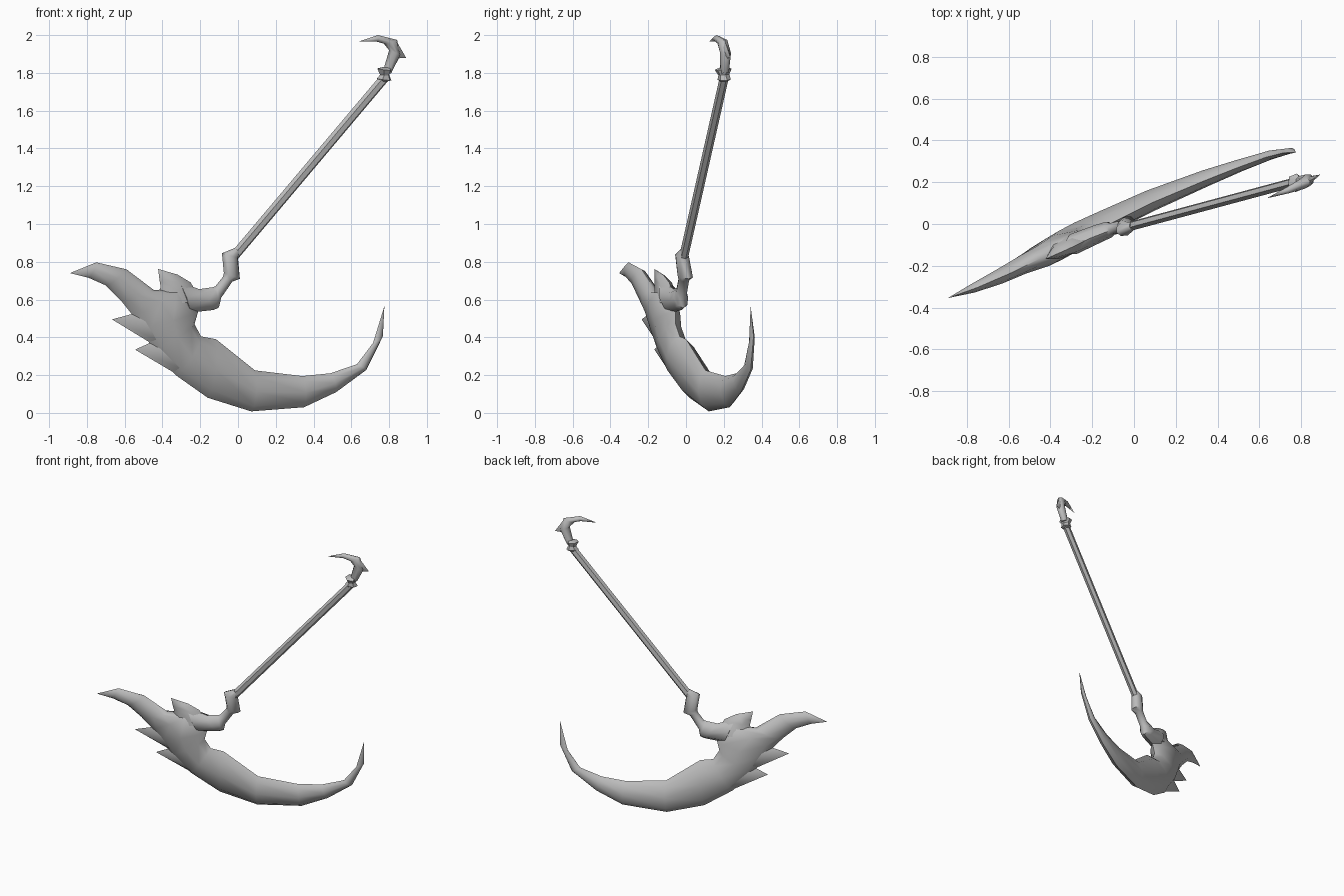
import bpy, bmesh, math
from mathutils import Vector

cube = bpy.data.objects.get("Cube")
if cube:
    bpy.data.objects.remove(cube, do_unlink=True)

# Single flat colour
grey = bpy.data.materials.new("grey_metal")
grey.use_nodes = True
COLOUR = (0.5, 0.5, 0.5, 1)
grey.diffuse_color = COLOUR
grey.node_tree.nodes["Principled BSDF"].inputs["Base Color"].default_value = COLOUR

# The whole weapon lies in one leaning plane: y = A*x + B*z + C
A, B, C = 0.406, -0.116, 0.093
NORMAL = Vector((-A, 1, -B)).normalized()


def on_plane(x, z):
    return Vector((x, A * x + B * z + C, z))


def sweep(name, sections, sides=8, angle=50):
    """Loft oval rings; each section is (x1, z1, x2, z2, half thickness)."""
    bm = bmesh.new()
    rings = []
    for x1, z1, x2, z2, t in sections:
        p, q = on_plane(x1, z1), on_plane(x2, z2)
        mid, half = (p + q) / 2, (p - q) / 2
        rings.append([bm.verts.new(mid + half * math.cos(a) + NORMAL * t * math.sin(a))
                      for a in (math.tau * i / sides for i in range(sides))])
    for r, s in zip(rings, rings[1:]):
        for i in range(sides):
            j = (i + 1) % sides
            bm.faces.new((r[i], r[j], s[j], s[i]))
    bm.faces.new(rings[0])
    bm.faces.new(rings[-1])
    bmesh.ops.remove_doubles(bm, verts=bm.verts, dist=0.0005)
    bmesh.ops.recalc_face_normals(bm, faces=bm.faces)
    mesh = bpy.data.meshes.new(name)
    bm.to_mesh(mesh)
    bm.free()
    mesh.materials.append(grey)
    obj = bpy.data.objects.new(name, mesh)
    bpy.context.collection.objects.link(obj)
    bpy.ops.object.select_all(action='DESELECT')
    obj.select_set(True)
    bpy.context.view_layer.objects.active = obj
    bpy.ops.object.shade_smooth_by_angle(angle=math.radians(angle))
    return obj


def spike(name, base, tip, t):
    """Pointed barb from a base section to a tip point."""
    return sweep(name, [(*base, t), (*tip, *tip, 0)], sides=6)


# Curved blade, running through the body into the rear horn
sweep("blade_and_horn", [
    (.775, .565, .775, .565, 0),
    (.715, .370, .767, .405, .014),
    (.630, .258, .680, .228, .022),
    (.490, .210, .520, .110, .030),
    (.340, .195, .350, .030, .040),
    (.090, .225, .070, .008, .052),
    (-.116, .390, -.160, .080, .058),
    (-.196, .405, -.330, .200, .060),
    (-.230, .470, -.450, .340, .062),
    (-.210, .540, -.520, .450, .062),
    (-.300, .660, -.560, .520, .056),
    (-.445, .650, -.620, .595, .045),
    (-.590, .760, -.700, .675, .036),
    (-.750, .797, -.790, .715, .022),
    (-.890, .740, -.890, .740, 0),
])

# Barbs around the body
spike("lower_back_barb", (-.30, .19, -.40, .40), (-.545, .335), .045)
spike("upper_back_barb", (-.38, .32, -.50, .54), (-.667, .495), .045)
sweep("top_barb", [
    (-.43, .57, -.20, .60, .050),
    (-.41, .67, -.25, .69, .038),
    (-.415, .70, -.32, .732, .025),
    (-.423, .762, -.423, .762, 0),
], sides=6)

# Bent neck of two flared segments
sweep("neck", [
    (-.32, .70, -.26, .53, .050),
    (-.206, .655, -.13, .545, .044),
    (-.135, .665, -.105, .555, .040),
    (-.120, .670, -.092, .605, .030),
    (-.080, .720, -.030, .695, .030),
    (-.075, .740, .010, .710, .042),
    (-.085, .845, .000, .820, .036),
    (-.020, .872, .005, .850, .020),
])

# Straight shaft
sweep("shaft", [
    (-.040, .845, -.002, .813, .023),
    (.762, 1.796, .800, 1.764, .023),
], sides=6, angle=30)

# Flared collar at the end of the shaft
sweep("collar", [
    (.755, 1.755, .790, 1.755, .020),
    (.735, 1.770, .812, 1.760, .034),
    (.752, 1.790, .800, 1.790, .030),
    (.738, 1.822, .812, 1.815, .046),
    (.765, 1.830, .810, 1.830, .022),
], sides=6, angle=30)

# Hooked pommel and its barb
sweep("hook", [
    (.765, 1.800, .812, 1.800, .024),
    (.800, 1.920, .860, 1.895, .030),
    (.772, 1.955, .842, 1.975, .026),
    (.735, 1.965, .740, 2.000, .016),
    (.635, 1.965, .635, 1.965, 0),
])
spike("hook_barb", (.835, 1.975, .820, 1.875), (.890, 1.880), .022)
